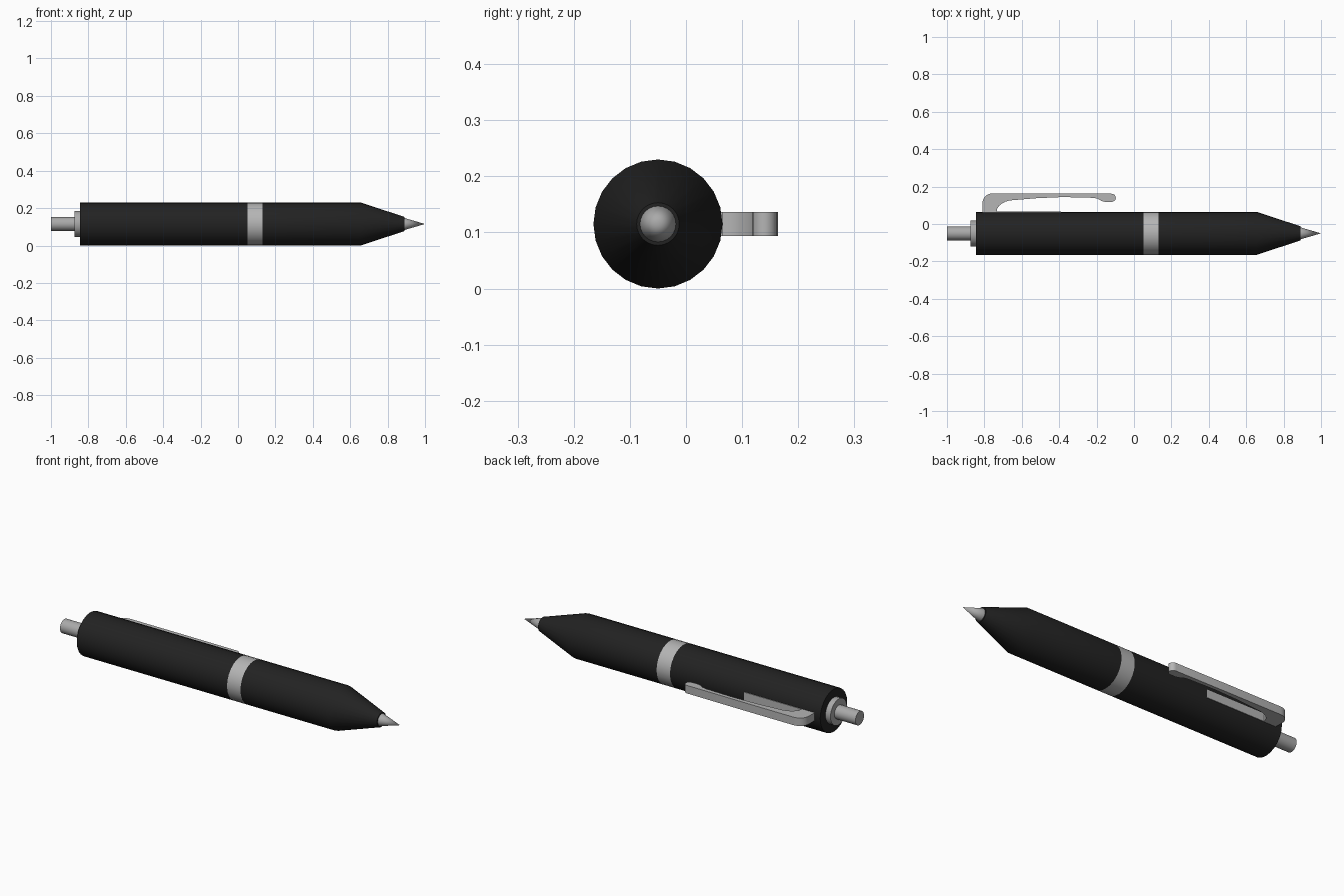
import bpy, bmesh, math

cube = bpy.data.objects.get("Cube")
if cube:
    bpy.data.objects.remove(cube, do_unlink=True)

AXIS_Y, AXIS_Z, R = -0.05, 0.115, 0.115
SIDES = 24


def material(name, rgb, rough=0.5):
    mat = bpy.data.materials.new(name)
    mat.use_nodes = True
    mat.diffuse_color = (*rgb, 1)
    bsdf = mat.node_tree.nodes["Principled BSDF"]
    bsdf.inputs["Base Color"].default_value = (*rgb, 1)
    bsdf.inputs["Roughness"].default_value = rough
    return mat


BLACK = material("matte black", (0.016, 0.016, 0.016))
SILVER = material("light silver", (0.46, 0.46, 0.46))
STEEL = material("steel grey", (0.40, 0.40, 0.40))


def finish(name, bm, mat):
    bmesh.ops.remove_doubles(bm, verts=bm.verts, dist=1e-5)
    bmesh.ops.recalc_face_normals(bm, faces=bm.faces)
    mesh = bpy.data.meshes.new(name)
    bm.to_mesh(mesh)
    bm.free()
    mesh.materials.append(mat)
    obj = bpy.data.objects.new(name, mesh)
    bpy.context.collection.objects.link(obj)
    bpy.ops.object.select_all(action="DESELECT")
    obj.select_set(True)
    bpy.context.view_layer.objects.active = obj
    bpy.ops.object.shade_smooth_by_angle(angle=math.radians(25))
    return obj


def lathe(name, profile, mat):
    """Turn (x, radius) points around the long axis and cap both ends."""
    bm = bmesh.new()
    rings = []
    for x, r in profile:
        angles = [2 * math.pi * i / SIDES for i in range(SIDES)]
        rings.append([bm.verts.new((x, AXIS_Y + r * math.cos(a),
                                    AXIS_Z + r * math.sin(a))) for a in angles])
    for a, b in zip(rings, rings[1:]):
        for i in range(SIDES):
            j = (i + 1) % SIDES
            bm.faces.new((a[i], a[j], b[j], b[i]))
    bm.faces.new(rings[0])
    if profile[-1][1] > 0.001:
        bm.faces.new(rings[-1])
    return finish(name, bm, mat)


def extrude_outline(name, outline, width, mat):
    """Extrude an (x, y) outline along z, centred on the axis height."""
    bm = bmesh.new()
    face = bm.faces.new([bm.verts.new((x, y, AXIS_Z - width / 2)) for x, y in outline])
    out = bmesh.ops.extrude_face_region(bm, geom=[face])
    verts = [v for v in out["geom"] if isinstance(v, bmesh.types.BMVert)]
    bmesh.ops.translate(bm, verts=verts, vec=(0, 0, width))
    return finish(name, bm, mat)


def arc(cx, cy, rx, ry, start, end, steps=6):
    angles = [math.radians(start + (end - start) * i / steps) for i in range(steps + 1)]
    return [(cx + rx * math.cos(a), cy + ry * math.sin(a)) for a in angles]


# Turned body parts, from the push button to the writing tip
lathe("push_button", [(-1.0, 0.037), (-0.87, 0.037)], STEEL)
lathe("button_collar", [(-0.875, 0.07), (-0.84, 0.07)], STEEL)
lathe("rear_barrel", [(-0.845, R), (0.05, R)], BLACK)
lathe("middle_band", [(0.05, R), (0.13, R)], SILVER)
lathe("front_barrel", [(0.13, R), (0.655, R), (0.89, 0.038)], BLACK)
lathe("writing_tip", [(0.885, 0.032), (0.89, 0.032), (1.0, 0.0)], STEEL)

# Pocket clip: post, rounded shoulder, long arm and rounded foot
clip = [(-0.81, 0.05)]
clip += arc(-0.755, 0.113, 0.055, 0.051, 180, 90)
clip += [(-0.45, 0.164)]
clip += arc(-0.121, 0.14, 0.024, 0.022, 90, -90, 8)
clip += [(-0.155, 0.118), (-0.175, 0.124), (-0.195, 0.136), (-0.22, 0.140),
         (-0.38, 0.144), (-0.52, 0.138)]
clip += arc(-0.64, 0.064, 0.095, 0.064, 90, 180)
clip += [(-0.735, 0.05)]
extrude_outline("pocket_clip", clip, 0.043, SILVER)

# Flat mounting strip let into the barrel under the clip
strip = [(-0.81, 0.03), (-0.81, 0.0655), (-0.39, 0.0655), (-0.39, 0.03)]
extrude_outline("clip_strip", strip, 0.043, SILVER)
